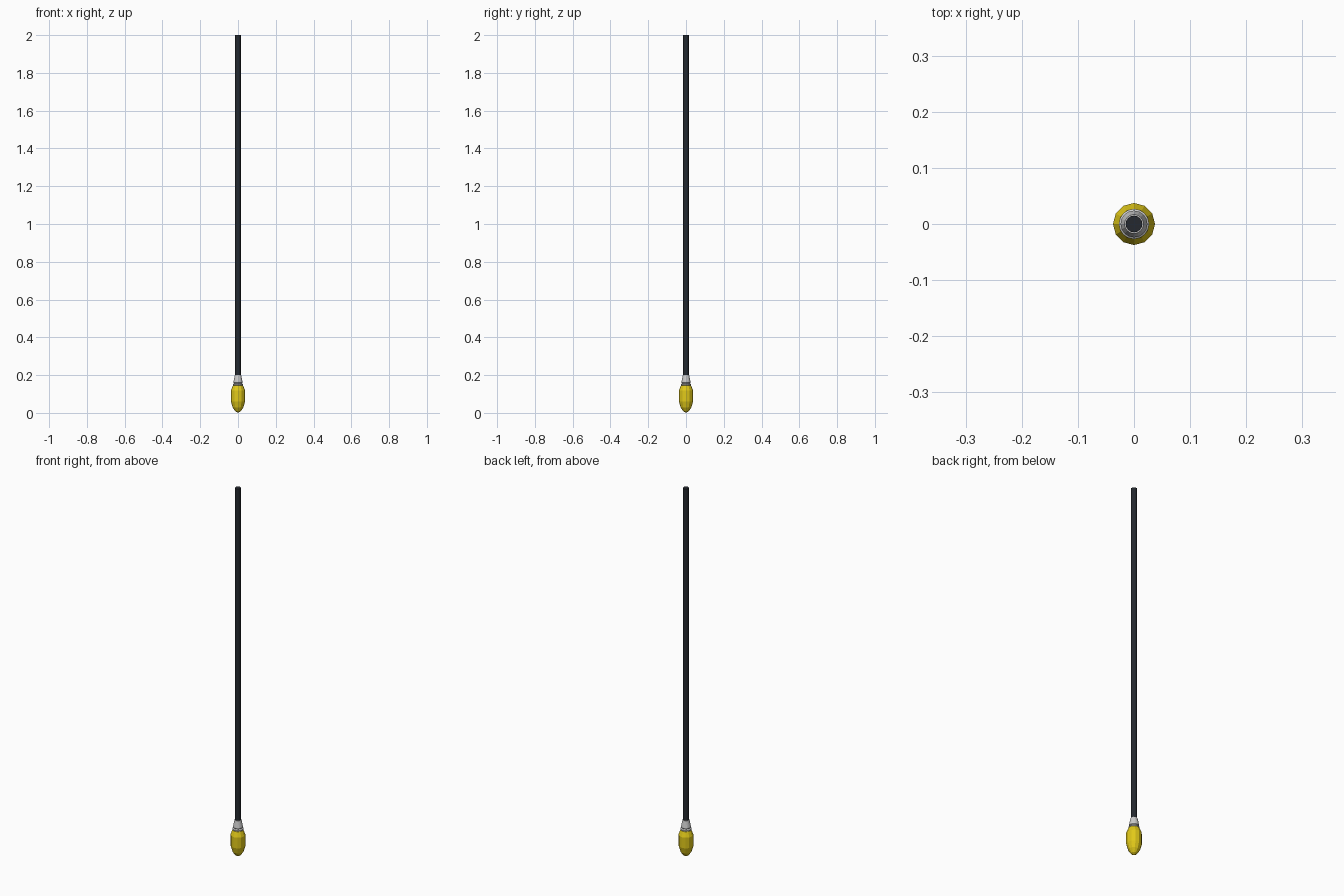
import bpy, bmesh, math

if "Cube" in bpy.data.objects:
    bpy.data.objects.remove(bpy.data.objects["Cube"])


def material(name, color):
    m = bpy.data.materials.new(name)
    m.diffuse_color = color
    m.use_nodes = True
    m.node_tree.nodes["Principled BSDF"].inputs["Base Color"].default_value = m.diffuse_color
    return m


def lathe(name, profile, sides, mat=None):
    """Spin (radius, height) points around z; zero radius closes to a pole."""
    bm = bmesh.new()
    rings = []
    for r, z in profile:
        if r == 0:
            rings.append([bm.verts.new((0, 0, z))] * sides)
        else:
            rings.append([bm.verts.new((r * math.cos(2 * math.pi * i / sides),
                                        r * math.sin(2 * math.pi * i / sides), z))
                          for i in range(sides)])
    for a, b in zip(rings, rings[1:]):
        for i in range(sides):
            j = (i + 1) % sides
            bm.faces.new(dict.fromkeys((a[i], a[j], b[j], b[i])))
    bmesh.ops.recalc_face_normals(bm, faces=bm.faces)
    me = bpy.data.meshes.new(name)
    bm.to_mesh(me)
    bm.free()
    ob = bpy.data.objects.new(name, me)
    bpy.context.collection.objects.link(ob)
    if mat:
        me.materials.append(mat)
    return ob


yellow = material("bulb_yellow", (0.75, 0.58, 0.01, 1))
black = material("cable_black", (0.018, 0.022, 0.028, 1))

# Faceted glass bulb
lathe("bulb", [(0, 0), (0.015, 0.009), (0.028, 0.028), (0.0375, 0.06),
               (0.0375, 0.118), (0.027, 0.145), (0, 0.145)], 12, yellow)

# Stepped rim below a tapered socket
lathe("socket_rim", [(0, 0.141), (0.022, 0.141), (0.027, 0.147),
                     (0.027, 0.152), (0.020, 0.157), (0, 0.157)], 16)
lathe("socket", [(0, 0.155), (0.020, 0.155), (0.024, 0.160),
                 (0.024, 0.165), (0.017, 0.200), (0, 0.200)], 16)

# Hanging cable
lathe("cable", [(0, 0.195), (0.0148, 0.195), (0.0148, 2.0), (0, 2.0)], 16, black)
